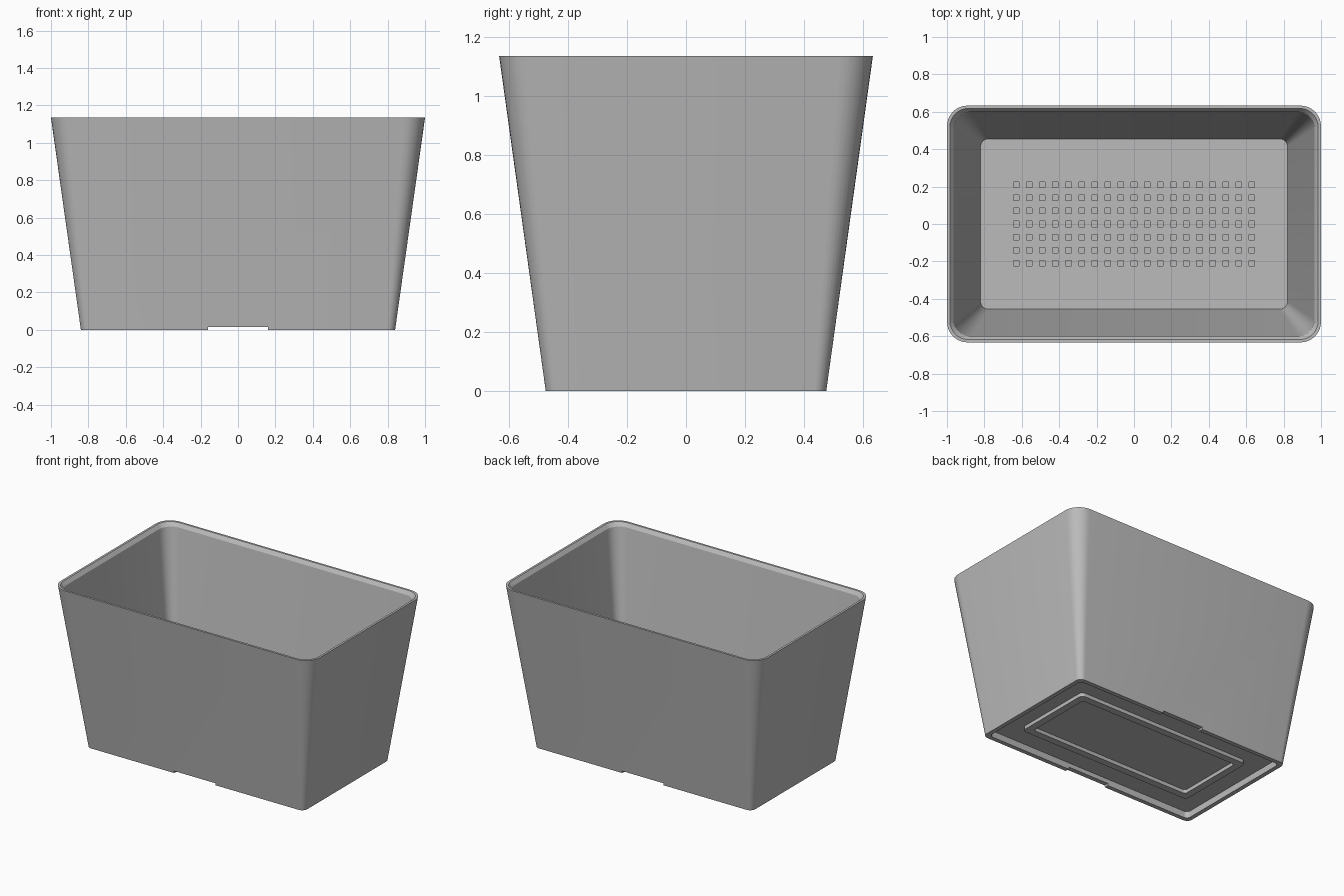
import bpy, bmesh, math
from mathutils import Matrix, Vector

old = bpy.data.objects.get("Cube")
if old:
    bpy.data.objects.remove(old, do_unlink=True)

grey = bpy.data.materials.new("matte grey plastic")
grey.use_nodes = True
colour = (0.5, 0.5, 0.5, 1)
grey.diffuse_color = colour
grey.node_tree.nodes["Principled BSDF"].inputs["Base Color"].default_value = colour


def add_object(name, bm):
    bmesh.ops.recalc_face_normals(bm, faces=bm.faces)
    mesh = bpy.data.meshes.new(name)
    bm.to_mesh(mesh)
    bm.free()
    mesh.materials.append(grey)
    obj = bpy.data.objects.new(name, mesh)
    bpy.context.collection.objects.link(obj)
    return obj


def rounded_ring(bm, hx, hy, r, z, steps=8):
    """Loop of vertices around a rounded rectangle."""
    ring = []
    for q, (sx, sy) in enumerate([(1, 1), (-1, 1), (-1, -1), (1, -1)]):
        for i in range(steps + 1):
            a = math.pi / 2 * (q + i / steps)
            ring.append(bm.verts.new((sx * (hx - r) + r * math.cos(a),
                                      sy * (hy - r) + r * math.sin(a), z)))
    return ring


def add_box(bm, size, centre):
    bmesh.ops.create_cube(bm, size=1, matrix=Matrix.Translation(centre) @ Matrix.Diagonal((*size, 1)))


# Section of the tub: inside floor, wall, rim, outside, foot and underside rib
H = 1.135
section = [
    (0.82, 0.455, 0.04, 0.08),
    (0.965, 0.60, 0.09, H - 0.025),
    (0.985, 0.618, 0.10, H),
    (1.0, 0.633, 0.11, H),
    (0.84, 0.475, 0.04, 0),
    (0.81, 0.445, 0.03, 0),
    (0.81, 0.445, 0.03, 0.045),
    (0.67, 0.29, 0.03, 0.045),
    (0.67, 0.29, 0.03, 0.02),
    (0.62, 0.24, 0.02, 0.02),
    (0.62, 0.24, 0.02, 0.045),
]
bm = bmesh.new()
rings = [rounded_ring(bm, *row) for row in section]
for a, b in zip(rings, rings[1:]):
    for i in range(len(a)):
        j = (i + 1) % len(a)
        bm.faces.new((a[i], a[j], b[j], b[i]))
bm.faces.new(rings[0])
bm.faces.new(rings[-1])
tub = add_object("tub", bm)

# Cutters: drainage pits in the floor, and a vent notch in the front and back foot
bm = bmesh.new()
for col in range(-9, 10):
    for row in range(-3, 4):
        add_box(bm, (0.03, 0.03, 0.04), Vector((col * 0.07, row * 0.07, 0.08)))
for side in (-1, 1):
    add_box(bm, (0.32, 0.1, 0.03), Vector((0, side * 0.47, 0)))
cutter = add_object("pit_and_notch_cutter", bm)
cutter.hide_render = True
cutter.hide_set(True)

cut = tub.modifiers.new("cut", "BOOLEAN")
cut.operation = "DIFFERENCE"
cut.solver = "EXACT"
cut.object = cutter

bpy.ops.object.select_all(action="DESELECT")
tub.select_set(True)
bpy.context.view_layer.objects.active = tub
bpy.ops.object.modifier_apply(modifier="cut")
bpy.data.objects.remove(cutter, do_unlink=True)
bpy.ops.object.shade_smooth_by_angle(angle=math.radians(25))
